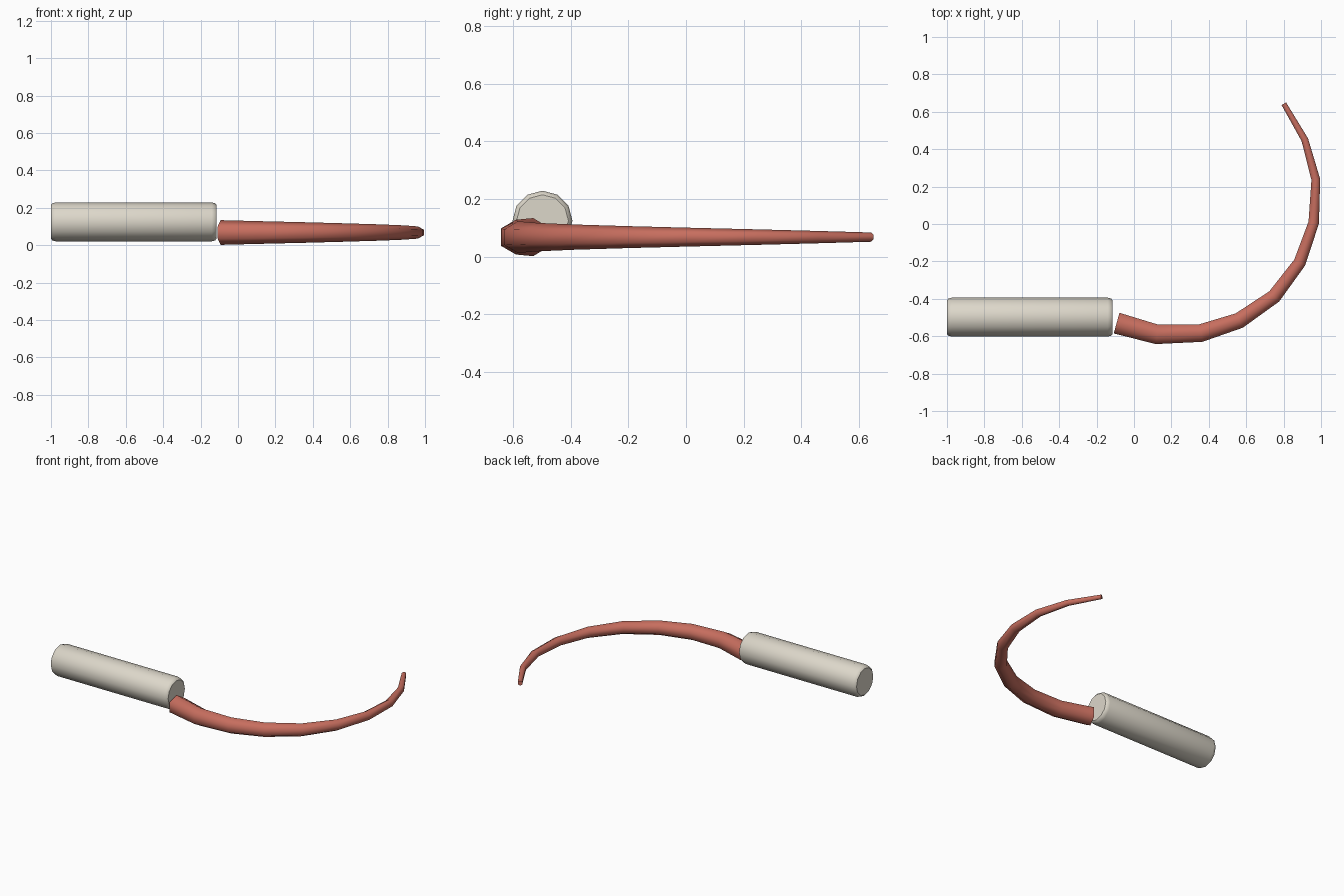
import bpy, bmesh
from math import cos, sin, pi
from mathutils import Vector

cube = bpy.data.objects.get("Cube")
if cube:
    bpy.data.objects.remove(cube, do_unlink=True)


def make_material(name, color):
    mat = bpy.data.materials.new(name)
    mat.use_nodes = True
    mat.diffuse_color = (*color, 1)
    bsdf = next(n for n in mat.node_tree.nodes if n.type == 'BSDF_PRINCIPLED')
    bsdf.inputs["Base Color"].default_value = (*color, 1)
    return mat


def tube(name, centers, radii, sides, mat):
    """Loft upright rings along a level path, with a corner on top, and cap both ends."""
    pts = [Vector(c) for c in centers]
    bm = bmesh.new()
    rings = []
    for i, (p, r) in enumerate(zip(pts, radii)):
        ahead = (pts[min(i + 1, len(pts) - 1)] - p).normalized()
        behind = (p - pts[max(i - 1, 0)]).normalized()
        along = (ahead + behind).normalized()
        side = Vector((-along.y, along.x, 0))
        ring = []
        for k in range(sides):
            a = 2 * pi * k / sides
            ring.append(bm.verts.new(p + r * (sin(a) * side + cos(a) * Vector((0, 0, 1)))))
        rings.append(ring)
    for a, b in zip(rings, rings[1:]):
        for k in range(sides):
            n = (k + 1) % sides
            bm.faces.new((a[k], a[n], b[n], b[k])).smooth = True
    # Flat end caps with crisp rims
    for ring in (rings[0], rings[-1]):
        cap = bm.faces.new(ring)
        for e in cap.edges:
            e.smooth = False
    bmesh.ops.recalc_face_normals(bm, faces=bm.faces)
    mesh = bpy.data.meshes.new(name)
    bm.to_mesh(mesh)
    bm.free()
    mesh.materials.append(mat)
    obj = bpy.data.objects.new(name, mesh)
    bpy.context.collection.objects.link(obj)
    return obj


cream = make_material("cream", (0.72, 0.68, 0.59))
coral = make_material("coral red", (0.57, 0.155, 0.113))

# Handle: straight twelve-sided rod with rounded rims
rim = [(0, 0.090), (0.007, 0.099), (0.025, 0.104)]
x0, x1 = -1.0, -0.115
profile = [(x0 + d, r) for d, r in rim] + [(x1 - d, r) for d, r in reversed(rim)]
tube("handle", [(x, -0.498, 0.125) for x, r in profile], [r for x, r in profile], 12, cream)

# Lash: curved six-sided tail, thinning evenly to the tip
path = [(-0.093, -0.53), (0.123, -0.59), (0.358, -0.583), (0.563, -0.516), (0.75, -0.387),
        (0.886, -0.206), (0.961, 0.008), (0.972, 0.238), (0.913, 0.451), (0.801, 0.643)]
steps = len(path) - 1
tube("lash", [(x, y, 0.068) for x, y in path],
     [0.066 + (0.016 - 0.066) * i / steps for i in range(steps + 1)], 6, coral)
